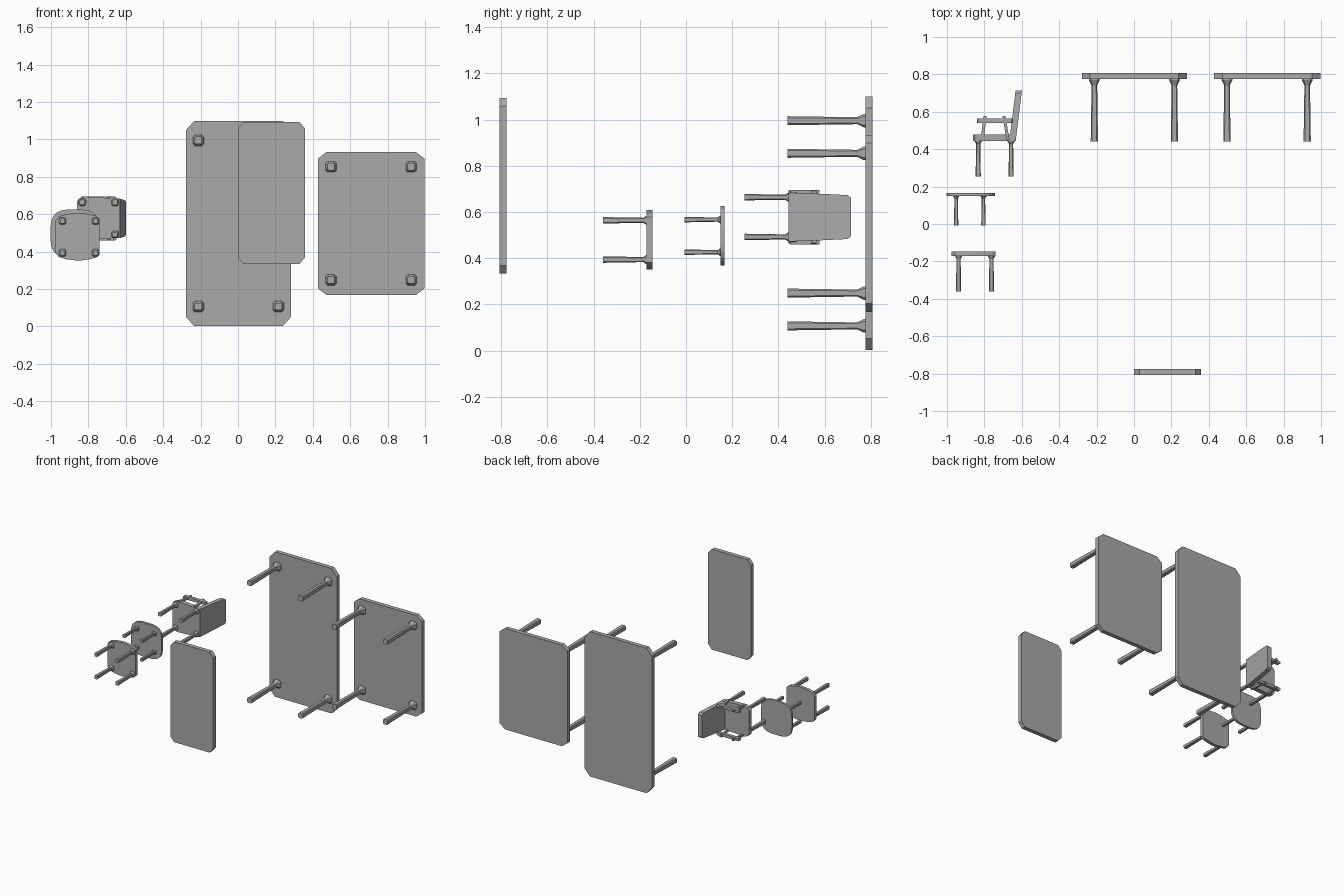
import bpy, bmesh, math

if "Cube" in bpy.data.objects:
    bpy.data.objects.remove(bpy.data.objects["Cube"])

GREY = bpy.data.materials.new("plain grey")
GREY.diffuse_color = (0.4, 0.4, 0.4, 1)
GREY.use_nodes = True
GREY.node_tree.nodes["Principled BSDF"].inputs["Base Color"].default_value = GREY.diffuse_color


def loft(name, rings):
    """Closed solid through a list of equal-length point rings."""
    bm = bmesh.new()
    loops = [[bm.verts.new(p) for p in ring] for ring in rings]
    n = len(loops[0])
    for a, b in zip(loops, loops[1:]):
        for i in range(n):
            j = (i + 1) % n
            bm.faces.new((a[i], a[j], b[j], b[i]))
    bm.faces.new(loops[0])
    bm.faces.new(loops[-1])
    bmesh.ops.recalc_face_normals(bm, faces=bm.faces)
    me = bpy.data.meshes.new(name)
    bm.to_mesh(me)
    bm.free()
    me.materials.append(GREY)
    ob = bpy.data.objects.new(name, me)
    bpy.context.collection.objects.link(ob)
    return ob


def cut_rect(x0, x1, z0, z1, cx, cz):
    """Rectangle outline with chamfered corners."""
    return [(x0 + cx, z0), (x1 - cx, z0), (x1, z0 + cz), (x1, z1 - cz),
            (x1 - cx, z1), (x0 + cx, z1), (x0, z1 - cz), (x0, z0 + cz)]


def slab(name, outline, y0, y1):
    return loft(name, [[(x, y, z) for x, z in outline] for y in (y0, y1)])


def legs(name, xs, zs, y0, y1, foot, neck, flare, flare_len):
    """Four tapering chamfered legs that flare where they meet the slab."""
    for x in xs:
        for z in zs:
            rings = []
            for y, h in ((y0, foot), (y1 - flare_len, neck),
                         (y1 - flare_len * 0.2, flare), (y1 + 0.002, flare)):
                c = h * 0.35
                rings.append([(px, y, pz) for px, pz in
                              cut_rect(x - h, x + h, z - h, z + h, c, c)])
            loft(name, rings)


# Tables
slab("long_table_top", cut_rect(-0.279, 0.284, 0.002, 1.099, 0.045, 0.05), 0.776, 0.808)
legs("long_table_leg", (-0.212, 0.216), (0.107, 0.995), 0.44, 0.776,
     0.0195, 0.015, 0.029, 0.035)
slab("short_table_top", cut_rect(0.428, 0.996, 0.168, 0.933, 0.045, 0.035), 0.776, 0.808)
legs("short_table_leg", (0.497, 0.926), (0.249, 0.854), 0.44, 0.776,
     0.0195, 0.015, 0.029, 0.035)

# Loose board
slab("loose_board", cut_rect(0.0, 0.358, 0.334, 1.094, 0.03, 0.035), -0.808, -0.776)

# Round-sided stool: softly squared outline
round_seat = []
for i in range(24):
    a = 2 * math.pi * (i + 0.5) / 24
    c, s = math.cos(a), math.sin(a)
    round_seat.append((-0.873 + 0.13 * math.copysign(abs(c) ** 0.6, c),
                       0.497 + 0.129 * math.copysign(abs(s) ** 0.6, s)))
slab("round_stool_seat", round_seat, 0.149, 0.166)
legs("round_stool_leg", (-0.951, -0.805), (0.426, 0.567), -0.007, 0.149,
     0.012, 0.009, 0.016, 0.012)

# Square stool: bowed long sides, nearly straight ends
half = [(-0.976, 0.085), (-0.958, 0.109), (-0.915, 0.121), (-0.85, 0.1285),
        (-0.80, 0.122), (-0.757, 0.111), (-0.741, 0.098)]
bowed = [(x, 0.48 + d) for x, d in half] + [(x, 0.48 - d) for x, d in reversed(half)]
slab("square_stool_seat", bowed, -0.17, -0.146)
legs("square_stool_leg", (-0.938, -0.762), (0.394, 0.564), -0.36, -0.17,
     0.014, 0.011, 0.019, 0.015)

# Armchair seat, wider at the front edge
MID = 0.578
half = [(-0.861, 0.09), (-0.85, 0.106), (-0.825, 0.114), (-0.76, 0.113), (-0.631, 0.105)]
seat = [(x, MID + d) for x, d in half] + [(x, MID - d) for x, d in reversed(half)]
slab("armchair_seat", seat, 0.444, 0.478)
legs("armchair_leg", (-0.833, -0.657), (MID - 0.086, MID + 0.086), 0.253, 0.444,
     0.014, 0.011, 0.019, 0.015)

# Leaning backrest, narrowing towards its top
back = [(0.445, 0.105), (0.60, 0.1), (0.70, 0.095), (0.714, 0.083)]
back = [(y, MID + d) for y, d in back] + [(y, MID - d) for y, d in reversed(back)]
loft("armchair_backrest",
     [[(x0 + 0.123 * (y - 0.455), y, z) for y, z in back] for x0 in (-0.665, -0.631)])

# Armrests with slanted struts
for side in (-1, 1):
    z = MID + side * 0.106
    slab("armrest", cut_rect(-0.84, -0.65, z - 0.011, z + 0.011, 0.006, 0.005), 0.54, 0.564)
    z = MID + side * 0.11
    for xa, xb in ((-0.812, -0.796), (-0.674, -0.695)):
        h = 0.008
        loft("armrest_strut",
             [[(x - h, y, z - h), (x + h, y, z - h), (x + h, y, z + h), (x - h, y, z + h)]
              for x, y in ((xa, 0.45), (xb, 0.578))])
